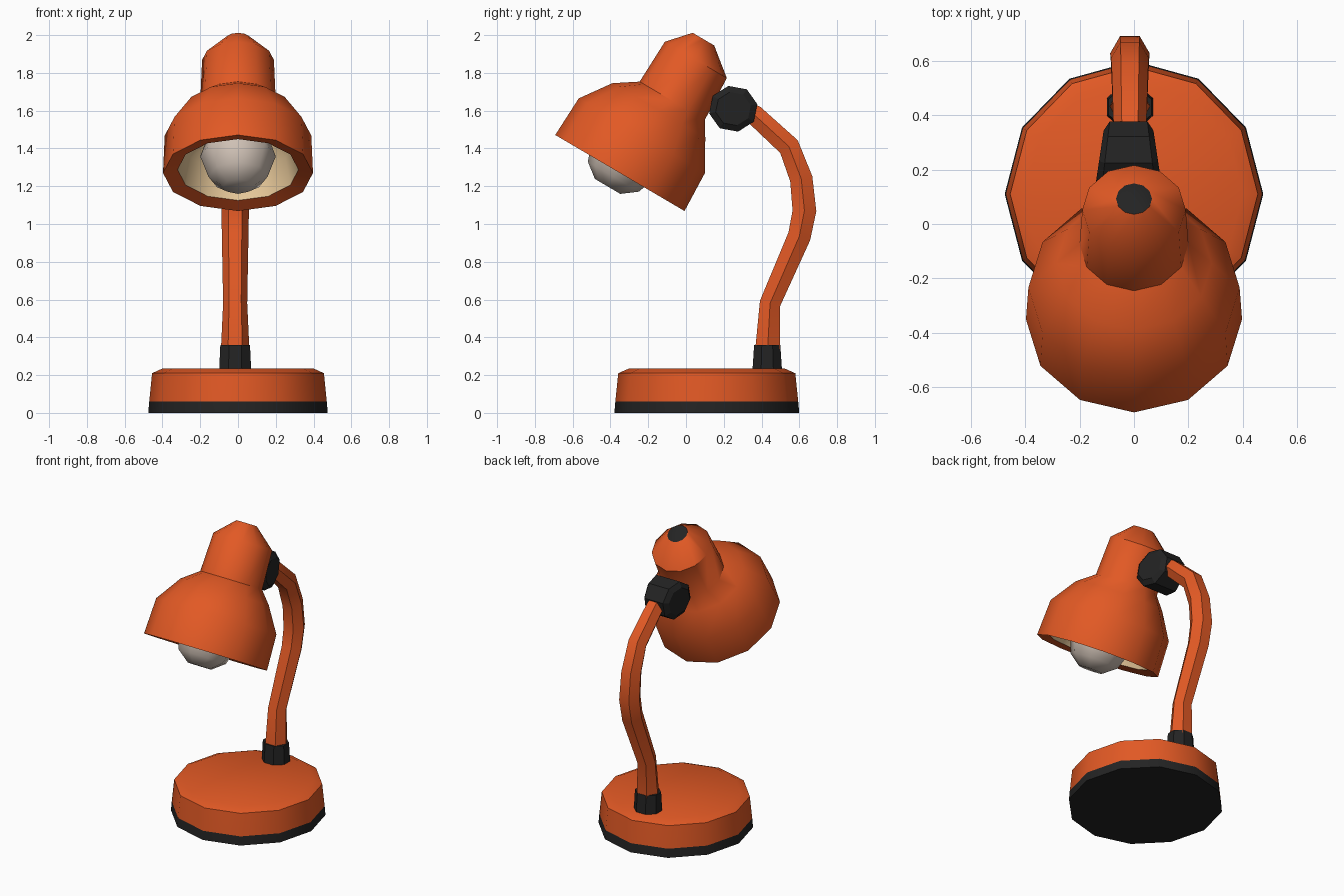
import bpy, bmesh, math
from mathutils import Vector

if "Cube" in bpy.data.objects:
    bpy.data.objects.remove(bpy.data.objects["Cube"])


def material(name, rgb):
    m = bpy.data.materials.new(name)
    m.diffuse_color = (*rgb, 1)
    m.use_nodes = True
    m.node_tree.nodes["Principled BSDF"].inputs["Base Color"].default_value = m.diffuse_color
    return m


ORANGE = material("orange enamel", (0.76, 0.10, 0.018))
BLACK = material("black rubber", (0.017, 0.017, 0.017))
CREAM = material("cream lining", (0.80, 0.58, 0.32))
GLASS = material("warm grey glass", (0.62, 0.53, 0.46))

X = Vector((1, 0, 0))


def ring(center, u, v, ru, rv, n, turn=0.0):
    """Points of an ellipse around center in the plane of u and v."""
    return [center + u * ru * math.cos(turn + math.tau * i / n)
            + v * rv * math.sin(turn + math.tau * i / n) for i in range(n)]


def loft(name, rings, mats, rule=None, angle=40):
    """Skin consecutive rings, cap both ends; rule(band) gives the material slot.
    Band -1 is the first cap, band len(rings)-1 the last one."""
    bm = bmesh.new()
    loops = [[bm.verts.new(p) for p in r] for r in rings]
    n = len(loops[0])
    slot = rule or (lambda band: 0)
    for band, (a, b) in enumerate(zip(loops, loops[1:])):
        for i in range(n):
            j = (i + 1) % n
            bm.faces.new((a[i], a[j], b[j], b[i])).material_index = slot(band)
    bm.faces.new(loops[0][::-1]).material_index = slot(-1)
    bm.faces.new(loops[-1]).material_index = slot(len(rings) - 1)
    bmesh.ops.recalc_face_normals(bm, faces=bm.faces)
    return finish(name, bm, mats, angle)


def finish(name, bm, mats, angle):
    me = bpy.data.meshes.new(name)
    bm.to_mesh(me)
    bm.free()
    for m in mats:
        me.materials.append(m)
    ob = bpy.data.objects.new(name, me)
    bpy.context.collection.objects.link(ob)
    bpy.ops.object.select_all(action='DESELECT')
    ob.select_set(True)
    bpy.context.view_layer.objects.active = ob
    bpy.ops.object.shade_smooth_by_angle(angle=math.radians(angle))
    return ob


# Base: black foot band below, orange body with a softened top edge
Y = Vector((0, 1, 0))
base_profile = [(0, 0.475), (0.06, 0.47), (0.21, 0.455), (0.235, 0.40)]
loft("base", [ring(Vector((0, 0.11, z)), X, Y, r, r * 1.03, 12) for z, r in base_profile],
     [BLACK, ORANGE], lambda band: 0 if band < 1 else 1)

# Collar at the foot of the arm
loft("arm_collar", [ring(Vector((-0.015, 0.43, z)), X, Y, rx, ry, 8, math.pi / 8)
                    for z, rx, ry in [(0.22, 0.092, 0.085), (0.36, 0.085, 0.075)]], [BLACK])

# Curved arm swept along a path in the side plane: (y, z, radius)
path = [(0.43, 0.30, 0.07), (0.445, 0.58, 0.058), (0.60, 0.935, 0.064), (0.627, 1.07, 0.066),
        (0.61, 1.24, 0.063), (0.545, 1.41, 0.06), (0.36, 1.58, 0.055), (0.28, 1.62, 0.05)]
pts = [Vector((-0.015, y, z)) for y, z, r in path]
rings = []
for i, p in enumerate(pts):
    d = (pts[min(i + 1, len(pts) - 1)] - pts[max(i - 1, 0)]).normalized()
    rings.append(ring(p, X, d.cross(X), path[i][2] * 1.1, path[i][2] * 1.1, 6))
loft("arm", rings, [ORANGE], angle=35)

# Joint: octagonal block across the arm, wider towards the shade
Z = Vector((0, 0, 1))
joint = []
for side, r in [(-1, 0.095), (-0.8, 0.13), (0.8, 0.13), (1, 0.095)]:
    pr = ring(Vector((0, 0.25, 1.61)), Y, Z, r, r * 0.95, 8, 0.2)
    for p in pr:
        p.x = -0.02 + side * (0.11 - 0.15 * (p.y - 0.22))
    joint.append(pr)
loft("joint", joint, [BLACK], angle=20)

# Shade: lathe around a tilted axis, running from inside lining over the rim to the top
mouth = Vector((0, -0.35, 1.27))
axis = Vector((0, 0.507, 0.862))
across = Vector((0, 0.862, -0.507))
shade_profile = [(0.32, 0.17, 0.01), (0.18, 0.29, 0), (0.02, 0.32, 0), (0, 0.397, 0),
                 (0.23, 0.388, 0), (0.39, 0.285, 0.01), (0.47, 0.20, 0.045),
                 (0.72, 0.19, 0.043), (0.835, 0.066, 0.022)]


def shade_slot(band):
    if band < 2:
        return 1
    return 2 if band == len(shade_profile) - 1 else 0


loft("shade", [ring(mouth + axis * t + across * off, X, across, r, r, 12, math.pi / 2)
               for t, r, off in shade_profile], [ORANGE, CREAM, BLACK], shade_slot, 45)

# Bulb: low-poly ball peeking out of the mouth
bulb_rings = [ring(mouth + axis * (0.09 - 0.2 * math.cos(a)) - across * 0.02, X, across,
                   0.2 * math.sin(a), 0.2 * math.sin(a), 8)
              for a in (0.4, 0.9, 1.57, 2.2, 2.8)]
loft("bulb", bulb_rings, [GLASS], angle=50)
